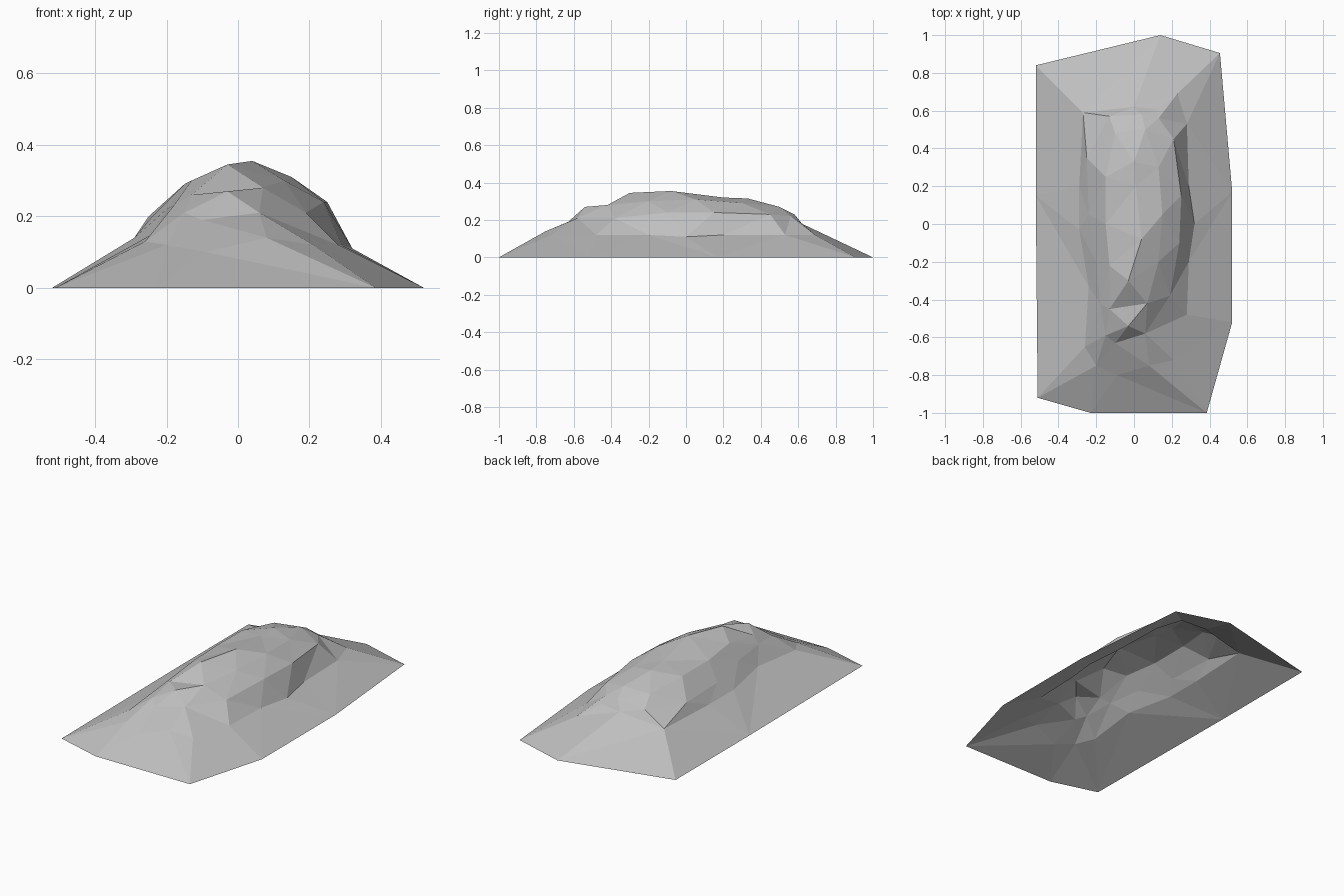
import bpy
import bmesh
from mathutils import Vector
from mathutils.geometry import delaunay_2d_cdt

if "Cube" in bpy.data.objects:
    bpy.data.objects.remove(bpy.data.objects["Cube"], do_unlink=True)


def make_material(name, colour):
    material = bpy.data.materials.new(name)
    material.use_nodes = True
    material.diffuse_color = colour
    shader = next(n for n in material.node_tree.nodes if n.type == 'BSDF_PRINCIPLED')
    shader.inputs["Base Color"].default_value = colour
    shader.inputs["Roughness"].default_value = 0.9
    return material


def build_terrain(name, contours, material):
    """Skin nested contour lines into one flat-shaded, open-bottomed surface."""
    points, edges = [], []
    for contour, closed in contours:
        start, count = len(points), len(contour)
        points.extend(Vector(p) for p in contour)
        edges.extend((start + i, start + i + 1) for i in range(count - 1))
        if closed:
            edges.append((start + count - 1, start))

    flat = [p.to_2d() for p in points]
    verts, _, faces, sources, _, _ = delaunay_2d_cdt(flat, edges, [], 0, 0.0001)

    bm = bmesh.new()
    for position, source in zip(verts, sources):
        height = points[source[0]].z if source else 0.0
        bm.verts.new((position.x, position.y, height))
    bm.verts.ensure_lookup_table()
    for face in faces:
        bm.faces.new([bm.verts[i] for i in face])

    # Make every face look upward
    bm.normal_update()
    bmesh.ops.reverse_faces(bm, faces=[f for f in bm.faces if f.normal.z < 0])
    mesh = bpy.data.meshes.new(name)
    bm.to_mesh(mesh)
    bm.free()
    mesh.materials.append(material)
    terrain = bpy.data.objects.new(name, mesh)
    bpy.context.collection.objects.link(terrain)
    return terrain


# Ground outline of the wide skirt
ground = [(x, y, 0) for x, y in (
    (-.52, .84), (-.52, .15), (-.51, -.92), (-.23, -1), (.385, -1),
    (.52, -.52), (.52, .17), (.455, .905), (.14, 1))]

# Foot of the rock, where the skirt meets it
foot = [
    (-.27, .59, .14), (-.29, .2, .14), (-.29, -.03, .14), (-.24, -.33, .15),
    (-.26, -.65, .13), (-.2, -.75, .12), (-.09, -.8, .1), (.08, -.75, .14),
    (.21, -.72, .12), (.28, -.48, .12), (.29, -.2, .12), (.32, 0, .11),
    (.29, .2, .12), (.28, .53, .12), (.23, .69, .12), (.12, .61, .19),
    (0, .62, .18)]

# Shoulder where the steep sides ease off
shoulder = [
    (-.13, .57, .21), (-.25, .35, .2), (-.24, .05, .2), (-.2, -.2, .22),
    (-.18, -.42, .23), (-.15, -.59, .21), (-.1, -.63, .19), (.06, -.58, .21),
    (.19, -.38, .21), (.24, -.1, .24), (.25, .15, .24),
    (.21, .45, .23), (.13, .56, .22), (.04, .58, .23)]

# Crown around the ridge
crown = [
    (-.1, .48, .26), (-.15, .25, .29), (-.15, 0, .29), (-.13, -.22, .3),
    (-.13, -.45, .26), (-.03, -.54, .27), (.07, -.42, .28), (.13, -.2, .3),
    (.15, .05, .31), (.13, .3, .29), (.06, .5, .27)]

# Ridge line along the top
ridge = [(-.03, -.3, .345), (.04, -.08, .355), (.01, .2, .32), (0, .33, .315)]

stone = make_material("grey stone", (.52, .52, .52, 1))
build_terrain("rock_mound", [
    (ground, True), (foot, True), (shoulder, True), (crown, True), (ridge, False),
], stone)
